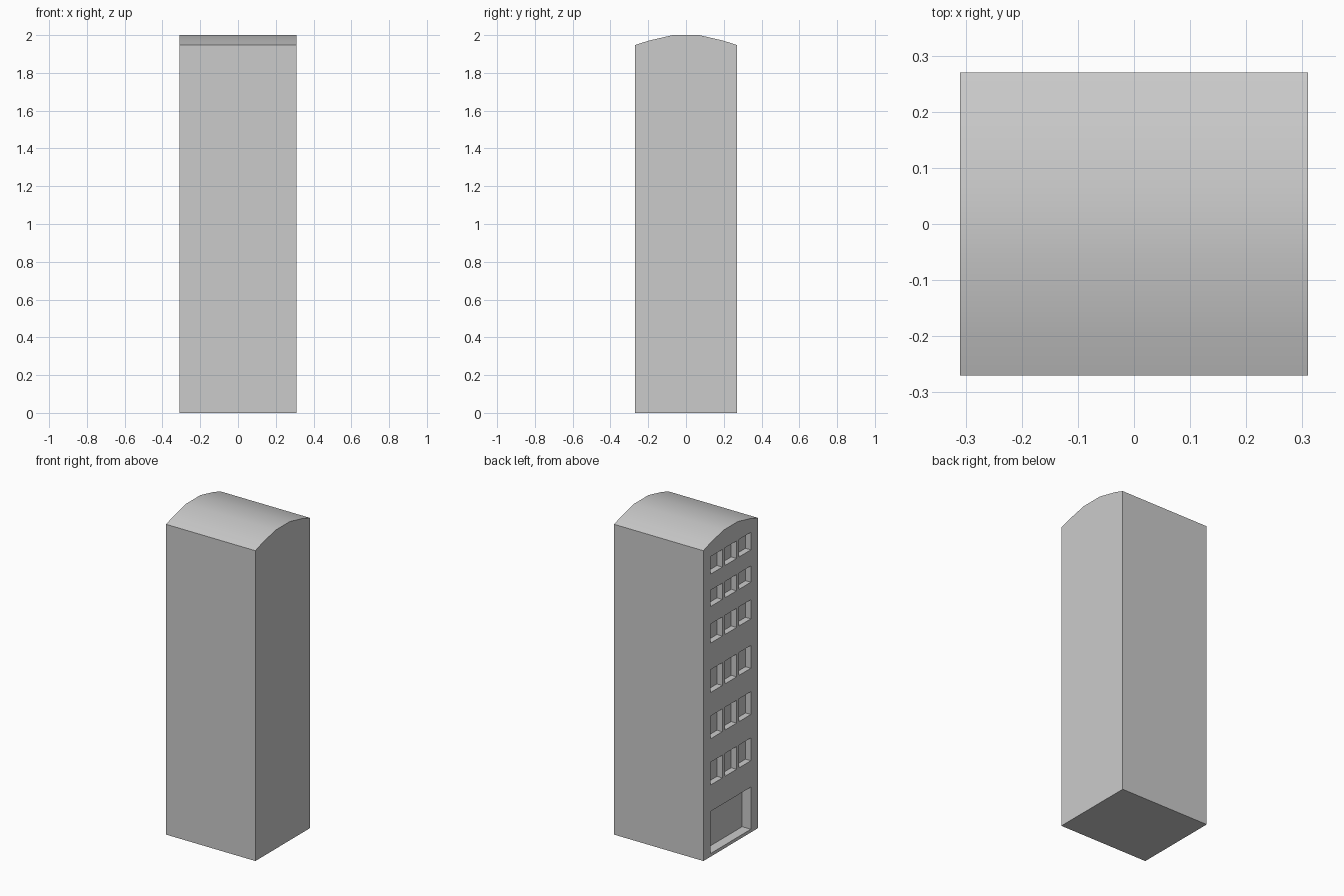
import bpy, bmesh, math
from mathutils import Matrix

if "Cube" in bpy.data.objects:
    bpy.data.objects.remove(bpy.data.objects["Cube"])

HX, HY = 0.31, 0.27          # half length, half width
WALL = -HX                   # the wall with the openings


def new_object(name, bm):
    bmesh.ops.recalc_face_normals(bm, faces=bm.faces)
    mesh = bpy.data.meshes.new(name)
    bm.to_mesh(mesh)
    bm.free()
    obj = bpy.data.objects.new(name, mesh)
    bpy.context.collection.objects.link(obj)
    return obj


def add_box(bm, x0, x1, y0, y1, z0, z1):
    m = Matrix.Translation(((x0 + x1) / 2, (y0 + y1) / 2, (z0 + z1) / 2))
    m = m @ Matrix.Diagonal((x1 - x0, y1 - y0, z1 - z0, 1))
    bmesh.ops.create_cube(bm, size=1, matrix=m)


# Tower body: gable profile with a low curved roof, extruded along x
half = [(HY, 0), (HY, 1.947), (0.2, 1.97), (0.07, 2.0)]
profile = half + [(-y, z) for y, z in reversed(half)]
bm = bmesh.new()
face = bm.faces.new([bm.verts.new((-HX, y, z)) for y, z in profile])
ext = bmesh.ops.extrude_face_region(bm, geom=[face], use_keep_orig=True)
verts = [g for g in ext["geom"] if isinstance(g, bmesh.types.BMVert)]
bmesh.ops.translate(bm, verts=verts, vec=(2 * HX, 0, 0))
tower = new_object("tower_body", bm)

# Recesses: six rows of three windows and a wide entrance
bm = bmesh.new()
rows = [(0.45, 0.593), (0.74, 0.883), (1.03, 1.173),
        (1.34, 1.46), (1.57, 1.672), (1.773, 1.883)]
for z0, z1 in rows:
    for y in (-0.1415, 0, 0.1415):
        add_box(bm, WALL - 0.1, WALL + 0.037, y - 0.0585, y + 0.0585, z0, z1)
add_box(bm, WALL - 0.1, WALL + 0.06, -0.2, 0.2, 0.02, 0.284)
cutter = new_object("opening_cutter", bm)
cutter.hide_render = True

# Cut the openings, then smooth only the roof curve
bpy.context.view_layer.objects.active = tower
tower.select_set(True)
mod = tower.modifiers.new("openings", "BOOLEAN")
mod.operation = "DIFFERENCE"
mod.solver = "EXACT"
mod.object = cutter
bpy.ops.object.modifier_apply(modifier=mod.name)
bpy.data.objects.remove(cutter)
bpy.ops.object.shade_smooth_by_angle(angle=math.radians(30))
